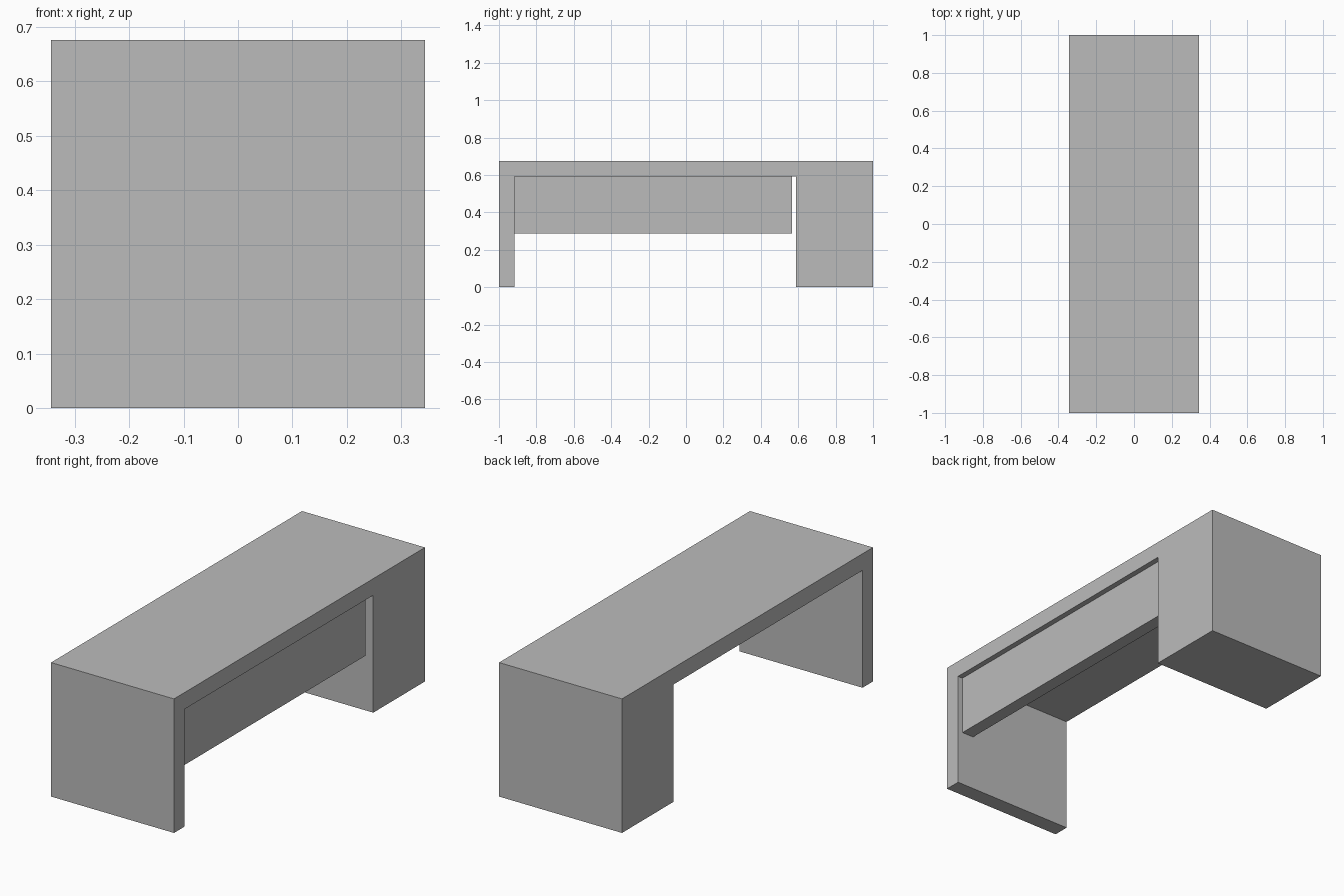
import bpy
import bmesh

cube = bpy.data.objects.get("Cube")
if cube:
    bpy.data.objects.remove(cube, do_unlink=True)

grey = bpy.data.materials.new("plain grey")
grey.use_nodes = True
colour = (0.5, 0.5, 0.5, 1)
grey.diffuse_color = colour
grey.node_tree.nodes["Principled BSDF"].inputs["Base Color"].default_value = colour


def extrude_profile(name, profile, x0, x1):
    """Extrude a closed (y, z) outline along x."""
    bm = bmesh.new()
    face = bm.faces.new([bm.verts.new((x0, y, z)) for y, z in profile])
    result = bmesh.ops.extrude_face_region(bm, geom=[face])
    moved = [v for v in result["geom"] if isinstance(v, bmesh.types.BMVert)]
    bmesh.ops.translate(bm, verts=moved, vec=(x1 - x0, 0, 0))
    bmesh.ops.recalc_face_normals(bm, faces=bm.faces)
    mesh = bpy.data.meshes.new(name)
    bm.to_mesh(mesh)
    bm.free()
    mesh.materials.append(grey)
    obj = bpy.data.objects.new(name, mesh)
    bpy.context.collection.objects.link(obj)
    return obj


half_width, height = 0.343, 0.676
leg_y, block_y, under_z = -0.917, 0.588, 0.592

# Desk body: thin front leg, top slab and solid rear pedestal in one outline
extrude_profile("desk_body", [
    (-1, 0), (leg_y, 0), (leg_y, under_z), (block_y, under_z),
    (block_y, 0), (1, 0), (1, height), (-1, height),
], -half_width, half_width)

# Modesty panel hanging under the top, slightly recessed from the left side
panel_end, panel_z = 0.568, 0.288
extrude_profile("modesty_panel", [
    (leg_y, panel_z), (panel_end, panel_z),
    (panel_end, under_z), (leg_y, under_z),
], 0.248, 0.315)
